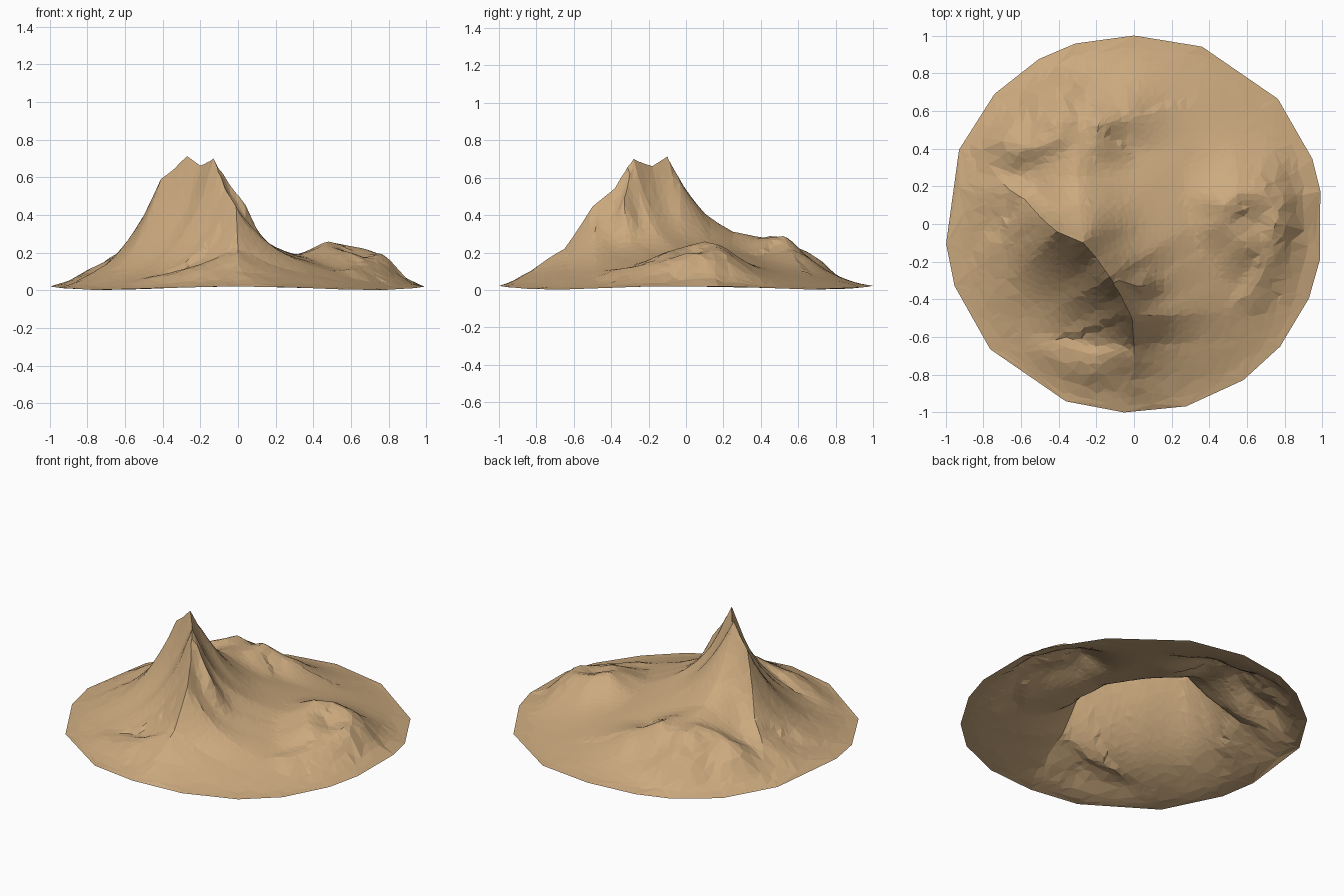
import bpy
import bmesh
import math
import random
from mathutils import Vector, noise
from mathutils.geometry import delaunay_2d_cdt, intersect_point_line

random.seed(4)

cube = bpy.data.objects.get("Cube")
if cube:
    bpy.data.objects.remove(cube, do_unlink=True)

# Crest lines: points (x, y, height), width left of travel, width right, falloff power
RIDGES = [
    # main summit ridge, running down into the front spur
    ([(-.66, .18, .17), (-.58, .13, .25), (-.5, .04, .39), (-.41, -.04, .59),
      (-.34, -.07, .63), (-.27, -.1, .7), (-.2, -.18, .66), (-.13, -.28, .69),
      (-.07, -.38, .53), (-.01, -.5, .44), (0, -.65, .21), (0, -.82, .09)],
     .19, .165, 1.1),
    # knob beside the summit
    ([(-.08, -.3, .55), (.02, -.33, .48)], .11, .1, 1.4),
    # low lip closing the front hollow
    ([(-.06, -.66, .18), (-.2, -.7, .13), (-.4, -.64, .08)], .15, .14, 1.6),
    # broad saddle towards the back
    ([(-.27, -.05, .55), (-.29, .1, .4), (-.3, .25, .31), (-.31, .44, .27)],
     .27, .24, 1.7),
    # two curled knolls at the back
    ([(-.6, .4, .21), (-.5, .41, .25), (-.4, .45, .285), (-.38, .54, .275),
      (-.39, .61, .21)], .2, .17, 1.6),
    ([(-.2, .42, .27), (-.19, .52, .28), (-.06, .56, .21)], .15, .18, 1.6),
    # crescent hill on the left side and its outer shoulder
    ([(.63, .16, .22), (.55, .16, .24), (.48, .1, .255), (.47, .02, .235),
      (.55, -.08, .2)], .21, .16, 1.6),
    ([(.69, .18, .18), (.74, .1, .18), (.75, 0, .185), (.72, -.13, .14),
      (.6, -.35, .11)], .1, .17, 2),
]
RIM_ANGLES = [10, 20, 41, 69, 90, 108, 120, 137, 157, 186, 199, 221, 249, 267,
              286, 305, 320, 337, 349]


def ridge_factor(ridge, point):
    """Nearest crest height and the falloff at a ground point."""
    points, left, right, power = ridge
    best = None
    for a, b in zip(points, points[1:]):
        start, end = Vector(a[:2]), Vector(b[:2])
        t = intersect_point_line(point, start, end)[1]
        t = max(0, min(1, t))
        offset = point - start.lerp(end, t)
        if best is None or offset.length < best[0]:
            side = (end - start).cross(offset)
            best = (offset.length, a[2] + (b[2] - a[2]) * t,
                    left if side > 0 else right)
    distance, crest, width = best
    return crest, math.exp(-(distance / width) ** power)


def height(point):
    r = min(point.length, 1)
    # the apron is lower towards the front right hollow
    swell = .182 + .04 * min(0, point.x + point.y)
    base = swell * (1 - r * r) ** 1.3
    total = 0
    for ridge in RIDGES:
        crest, factor = ridge_factor(ridge, point)
        total += (max(crest - base, 0) * factor) ** 6
    rise = total ** (1 / 6)
    # small gullies on the slopes
    rough = noise.noise(Vector((point.x * 6, point.y * 6, 0)))
    rise *= 1 + .05 * rough * min(1, r * 2)
    fade = min(1, (1 - r) * 6)
    angle = math.atan2(point.y, point.x)
    rim = (.012 + .01 * math.cos(4 * angle)) * r * r
    return rim + base + rise * fade


def rim_point(degrees):
    a = math.radians(degrees)
    return Vector((math.cos(a), math.sin(a))) * (1 + .012 * abs(math.sin(2 * a)))


# Ground points: rim corners, then crest samples joined by fixed edges
rim = [rim_point(a) for a in RIM_ANGLES]
ground = list(rim)
edges = [(i, (i + 1) % len(rim)) for i in range(len(rim))]
for points, *_ in RIDGES:
    first = len(ground)
    for a, b in zip(points, points[1:]):
        start, end = Vector(a[:2]), Vector(b[:2])
        steps = max(1, round((end - start).length / .04))
        ground += [start.lerp(end, i / steps) for i in range(steps)]
    edges += [(i, i + 1) for i in range(first, len(ground) - 1)]

# Jittered grid, thinned out on the gentle apron
STEP = .032
count = int(1 / STEP) + 1
for i in range(-count, count + 1):
    for j in range(-count, count + 1):
        p = Vector((i + random.uniform(-.35, .35),
                    j + random.uniform(-.35, .35))) * STEP
        inside = all((b - a).cross(p - a) > .008
                     for a, b in zip(rim, rim[1:] + rim[:1]))
        if inside and (p.length < .7 or random.random() < .4):
            ground.append(p)

flat, _, faces, *_ = delaunay_2d_cdt(ground, edges, [], 1, .004)

# Raise the triangulated disc into an open terrain sheet
bm = bmesh.new()
verts = [bm.verts.new((p.x, p.y, height(p))) for p in flat]
for face in faces:
    bm.faces.new([verts[i] for i in face])
for face in bm.faces:
    face.normal_update()
    if face.normal.z < 0:
        face.normal_flip()

mesh = bpy.data.meshes.new("mountain_terrain")
bm.to_mesh(mesh)
bm.free()
terrain = bpy.data.objects.new("mountain_terrain", mesh)
bpy.context.collection.objects.link(terrain)

# Sandy rock colour
sand = bpy.data.materials.new("sandy_rock")
sand.use_nodes = True
colour = (.6, .4, .21, 1)
sand.diffuse_color = colour
sand.node_tree.nodes["Principled BSDF"].inputs["Base Color"].default_value = colour
mesh.materials.append(sand)
